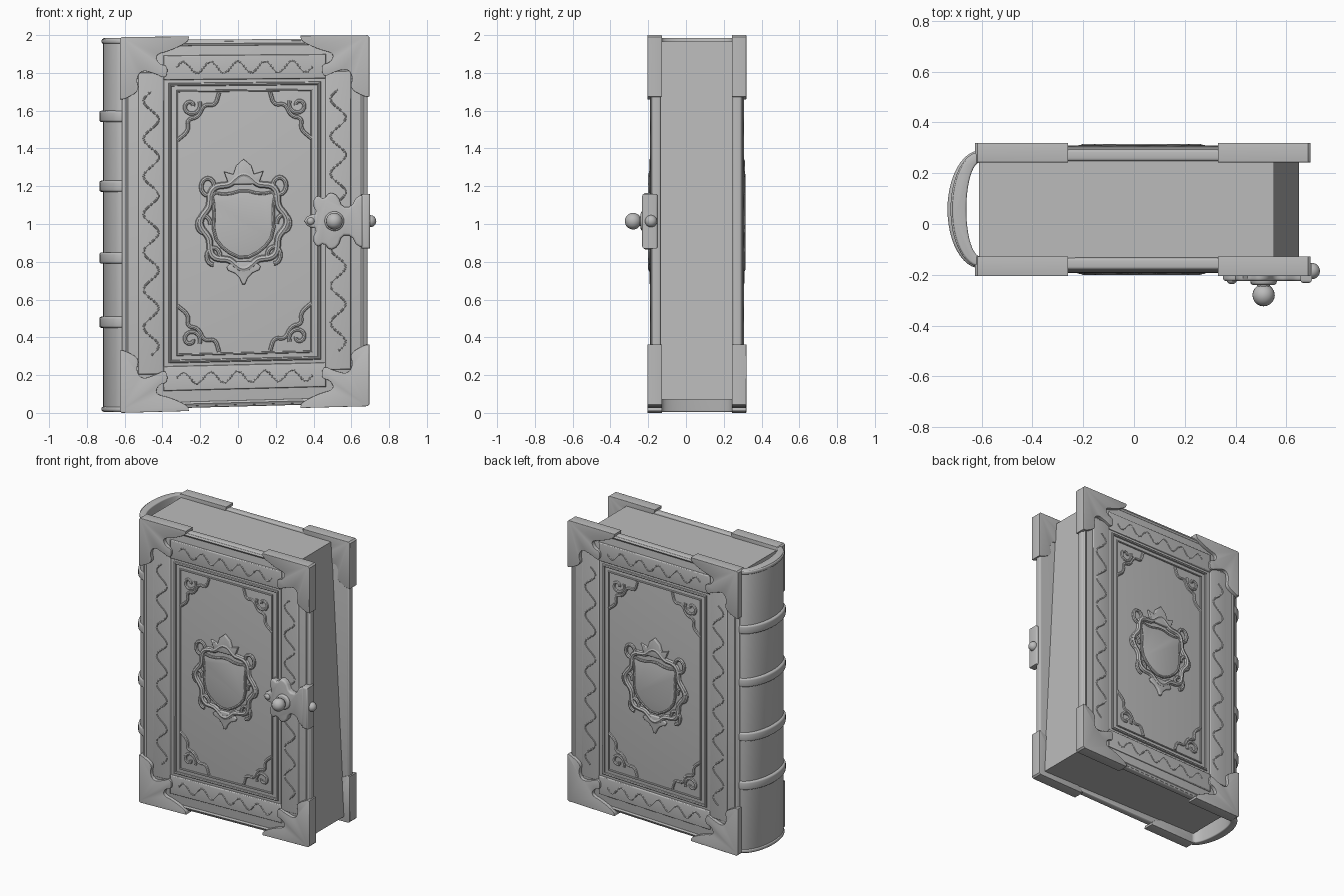
import bpy
import bmesh
from math import sin, cos, pi

if "Cube" in bpy.data.objects:
    bpy.data.objects.remove(bpy.data.objects["Cube"])

MID = 0.0575   # plane halfway between the two covers
CX = 0.035     # centre line of the covers
CZ = 1.0

grey = bpy.data.materials.new("plain_grey")
grey.use_nodes = True
grey.diffuse_color = (0.5, 0.5, 0.5, 1)
grey.node_tree.nodes["Principled BSDF"].inputs["Base Color"].default_value = (0.5, 0.5, 0.5, 1)
parts = []


def add(name, mesh):
    obj = bpy.data.objects.new(name, mesh)
    bpy.context.collection.objects.link(obj)
    mesh.materials.clear()
    mesh.materials.append(grey)
    parts.append(obj)
    return obj


def soften(pts, closed=False, passes=2):
    """Corner cutting that keeps the end points of open paths."""
    for _ in range(passes):
        pairs = list(zip(pts, pts[1:] + pts[:1])) if closed else list(zip(pts, pts[1:]))
        out = []
        for (a, b), (c, d) in pairs:
            out += [(.75 * a + .25 * c, .75 * b + .25 * d), (.25 * a + .75 * c, .25 * b + .75 * d)]
        pts = out if closed else [pts[0]] + out + [pts[-1]]
    return pts


def prism(name, outline, place, lo, hi, bevel=0.0, both=False):
    """Extrude an outline between two depths, rounding the rim of its caps."""
    bm = bmesh.new()
    low, high = ([bm.verts.new(place(u, v, d)) for u, v in outline] for d in (lo, hi))
    caps = [bm.faces.new(high), bm.faces.new(low)]
    n = len(outline)
    for i in range(n):
        j = (i + 1) % n
        bm.faces.new((low[i], low[j], high[j], high[i]))
    bmesh.ops.recalc_face_normals(bm, faces=bm.faces)
    if bevel:
        edges = {e for f in caps[:2 if both else 1] for e in f.edges}
        bmesh.ops.bevel(bm, geom=list(edges), offset=bevel, segments=3, profile=0.5,
                        affect='EDGES', clamp_overlap=True)
    mesh = bpy.data.meshes.new(name)
    bm.to_mesh(mesh)
    bm.free()
    return add(name, mesh)


def tubes(name, paths, place, depth, radius, closed=False):
    """Round raised mouldings along one or more paths."""
    curve = bpy.data.curves.new(name, 'CURVE')
    curve.dimensions = '3D'
    curve.bevel_depth = radius
    curve.bevel_resolution = 2
    curve.use_fill_caps = True
    for path in paths:
        spline = curve.splines.new('POLY')
        spline.points.add(len(path) - 1)
        for p, (u, v) in zip(spline.points, path):
            p.co = (*place(u, v, depth), 1)
        spline.use_cyclic_u = closed
    temp = bpy.data.objects.new(name + "_path", curve)
    bpy.context.collection.objects.link(temp)
    graph = bpy.context.evaluated_depsgraph_get()
    mesh = bpy.data.meshes.new_from_object(temp.evaluated_get(graph))
    bpy.data.objects.remove(temp)
    return add(name, mesh)


def rect(w, h, cx=CX, cz=CZ):
    return [(cx - w, cz - h), (cx + w, cz - h), (cx + w, cz + h), (cx - w, cz + h)]


def quarter(path, sx, sz, cz=CZ):
    """Mirror a path drawn in the upper left of a cover to any quarter."""
    return [(CX - sx * (CX - x), cz + sz * (z - cz)) for x, z in path]


def ball(name, loc, radius):
    bm = bmesh.new()
    bmesh.ops.create_uvsphere(bm, u_segments=20, v_segments=12, radius=radius)
    bmesh.ops.translate(bm, vec=loc, verts=bm.verts)
    mesh = bpy.data.meshes.new(name)
    bm.to_mesh(mesh)
    bm.free()
    return add(name, mesh)


QUARTERS = [(sx, sz) for sx in (1, -1) for sz in (1, -1)]
CORNER = soften([(-.26, 1.985), (-.265, 1.955), (-.36, 1.91), (-.44, 1.89), (-.42, 1.84),
                 (-.37, 1.83), (-.38, 1.76), (-.44, 1.79), (-.51, 1.81), (-.54, 1.76),
                 (-.52, 1.70), (-.60, 1.655), (-.625, 1.655)])
CORNER = [(x, z + .005) for x, z in CORNER] + [(-.625, 1.98), (-.615, 1.99)]
LEAF = soften([(-.10, 1.69), (-.12, 1.62), (-.18, 1.63), (-.21, 1.56), (-.27, 1.55),
               (-.26, 1.49), (-.32, 1.44)])
CURL = [(-.25 + (.012 + .006 * t) * cos(t), 1.62 + (.012 + .006 * t) * sin(t))
        for t in [i * .45 for i in range(16)]]
SHIELD = soften([(.03, .80), (.13, .85), (.19, .93), (.185, 1.08), (.20, 1.16), (.12, 1.145),
                 (.03, 1.17), (-.06, 1.145), (-.14, 1.16), (-.125, 1.08), (-.13, .93),
                 (-.07, .85)], True, 1)
CROWN = [(-.05, 1.20), (-.075, 1.27), (-.025, 1.255), (-.01, 1.30), (.03, 1.335),
         (.07, 1.30), (.085, 1.255), (.135, 1.27), (.11, 1.20)]

# Both covers with their fittings and raised decoration
for side, label in ((-1, "front"), (1, "back")):
    def on_cover(x, z, d, side=side):
        return (x, MID + side * d, z + (x + .625) * (.027 - .01 * z))

    def name(part, label=label):
        return label + "_" + part

    prism(name("cover"), rect(.65, .978, cz=.995), on_cover, .19, .237, .012, True)
    tubes(name("cover_rim"), [rect(.628, .957, cz=.995)], on_cover, .222, .022, True)
    for sx, sz in QUARTERS:
        prism(name("corner_fitting"), quarter(CORNER, sx, sz, .995), on_cover, .185, .262, .012, True)

    # Border bands with scrolling relief
    for s in (1, -1):
        prism(name("side_band"), rect(.068, .80, CX - s * .495), on_cover, .23, .245, .008)
        prism(name("end_band"), rect(.43, .065, CZ and CX, CZ + s * .825), on_cover, .23, .248, .008)
        steps = [i / 90 for i in range(91)]
        tubes(name("side_scroll"), [[(CX - s * .495 + .04 * sin(t * 14 * pi), .3 + 1.4 * t)
                                     for t in steps]], on_cover, .243, .006)
        tubes(name("end_scroll"), [[(CX - .36 + .72 * t, CZ + s * .825 + .03 * sin(t * 10 * pi))
                                    for t in steps]], on_cover, .245, .006)

    # Stepped frame round the middle panel
    tubes(name("outer_moulding"), [rect(.395, .735)], on_cover, .237, .012, True)
    tubes(name("inner_moulding"), [rect(.355, .70)], on_cover, .237, .008, True)
    tubes(name("leaf_scrolls"), [quarter(p, sx, sz) for sx, sz in QUARTERS for p in (LEAF, CURL)],
          on_cover, .236, .011)

    # Central crest
    prism(name("shield"), SHIELD, on_cover, .23, .25, .01)
    tubes(name("shield_edge"), [SHIELD], on_cover, .245, .009, True)
    wreath = []
    for i in range(96):
        t = i * pi / 48
        r = 1 + .07 * cos(8 * t)
        wreath.append((.03 + .215 * r * cos(t), 1.0 + .235 * r * sin(t)))
    tubes(name("wreath"), [wreath], on_cover, .24, .018, True)
    prism(name("crown"), CROWN, on_cover, .23, .254, .007)
    prism(name("pendant"), soften([(.03, .65), (.06, .72), (.13, .75), (.09, .79), (-.03, .79),
                                   (-.07, .75), (0, .72)], True, 1), on_cover, .23, .252, .007)
    curls = []
    for s in (1, -1):
        for a, b in ((.19, 1.19), (.21, .99), (.16, .82)):
            curls.append([(.03 + s * (a + .035 * cos(t)), b + .045 * sin(t))
                          for t in [k * .4 - 1.6 for k in range(13)]])
    tubes(name("crest_scrolls"), curls, on_cover, .242, .012)


# Page block with a slanting fore edge
prism("pages", [(-.61, .07), (.65, .07), (.55, 1.965), (-.61, 1.965)],
      lambda x, z, d: (x, d, z), MID - .193, MID + .193)


# Rounded spine shell and its raised bands
def arc(rx, ry):
    return [(-.605 - rx * cos(t), MID + ry * sin(t))
            for t in [(i / 24 - .5) * pi for i in range(25)]]


def flat(x, y, d):
    return (x, y, d)


prism("spine", arc(.11, .224) + arc(.055, .185)[::-1], flat, .005, 1.985, .015, True)
for z in (.48, .82, 1.20, 1.57):
    prism("spine_band", arc(.129, .232) + arc(.09, .205)[::-1], flat, z - .03, z + .03, .014, True)
for z in (.008, 1.955):
    prism("spine_end_cap", arc(.117, .227) + arc(.09, .205)[::-1], flat, z, z + .025, .008, True)

# Clasp plate on the front cover
half = [(.35, 1.015), (.37, 1.045), (.42, 1.055), (.39, 1.11), (.42, 1.155), (.455, 1.13),
        (.485, 1.17), (.53, 1.15), (.55, 1.09), (.60, 1.09), (.63, 1.15), (.695, 1.155),
        (.70, 1.06)]
upper = soften(half, passes=1)
plate = upper + [(x, 2.03 - z) for x, z in upper[:0:-1]]
prism("clasp_plate", plate, lambda x, z, d: (x, d, z), -.175, -.225, .012)
prism("clasp_hinge", [(.655, .87), (.70, .87), (.70, 1.16), (.655, 1.16)],
      lambda x, z, d: (x, d, z), -.15, -.232, .012, True)
ball("clasp_end_bead", (.70, -.185, 1.015), .032)
ball("clasp_tip_bead", (.385, -.215, 1.015), .022)

# Clasp knob on a short neck
ring = [(.51 + .026 * cos(i * pi / 10), 1.015 + .026 * sin(i * pi / 10)) for i in range(20)]
base = [(.51 + (x - .51) * 2, 1.015 + (z - 1.015) * 2) for x, z in ring]
prism("knob_base", base, lambda x, z, d: (x, d, z), -.21, -.24, .012)
prism("knob_neck", ring, lambda x, z, d: (x, d, z), -.22, -.27)
ball("knob", (.51, -.28, 1.015), .044)

# Smooth shading with crisp edges
bpy.ops.object.select_all(action='DESELECT')
for obj in parts:
    obj.select_set(True)
bpy.context.view_layer.objects.active = parts[0]
bpy.ops.object.shade_smooth_by_angle(angle=0.7)
